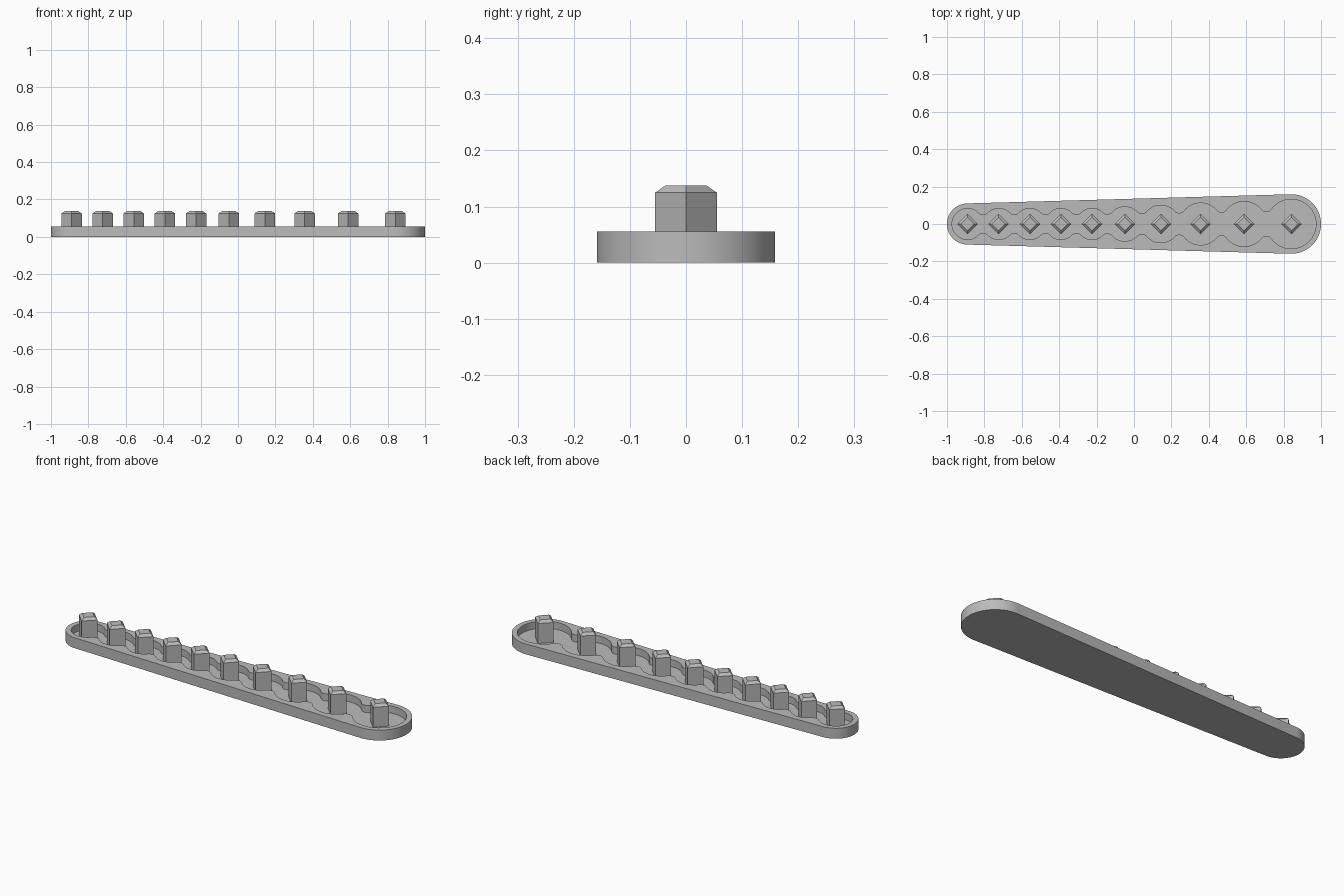
import bpy, bmesh, math
from mathutils import Vector

if "Cube" in bpy.data.objects:
    bpy.data.objects.remove(bpy.data.objects["Cube"])

BASE_TOP, FLOOR = 0.056, 0.018
WALL, FILLET = 0.027, 0.033
RADII = [0.083] * 5 + [0.092, 0.1, 0.112, 0.12, 0.132]

# Neighbouring pockets touch, so each centre follows from the radii
centres = [-1 + WALL + RADII[0]]
for a, b in zip(RADII, RADII[1:]):
    centres.append(centres[-1] + a + b)
shift = (1 - WALL - RADII[-1] - centres[-1]) / (len(centres) - 1)
centres = [c + i * shift for i, c in enumerate(centres)]

grey = bpy.data.materials.new("plain grey")
grey.use_nodes = True
colour = (0.5, 0.5, 0.5, 1)
grey.diffuse_color = colour
grey.node_tree.nodes["Principled BSDF"].inputs["Base Color"].default_value = colour


def arc(x, y, r, start, end, steps):
    angles = [start + (end - start) * i / steps for i in range(steps + 1)]
    return [(x + r * math.cos(t), y + r * math.sin(t)) for t in angles]


def mirrored(upper):
    """Close an upper half outline running from left tip to right tip."""
    return upper + [(x, -y) for x, y in reversed(upper[1:-1])]


def make_object(name, bm):
    bmesh.ops.recalc_face_normals(bm, faces=bm.faces)
    mesh = bpy.data.meshes.new(name)
    bm.to_mesh(mesh)
    bm.free()
    mesh.materials.append(grey)
    obj = bpy.data.objects.new(name, mesh)
    bpy.context.collection.objects.link(obj)
    return obj


def outer_outline():
    r1, r2 = RADII[0] + WALL, RADII[-1] + WALL
    x1, x2 = centres[0], centres[-1]
    tangent = math.pi / 2 + math.asin((r2 - r1) / (x2 - x1))
    return mirrored(arc(x1, 0, r1, math.pi, tangent, 20)
                    + arc(x2, 0, r2, tangent, 0, 24))


def pocket_outline():
    upper, start = [], math.pi
    for i, (x, r) in enumerate(zip(centres, RADII)):
        if i == len(centres) - 1:
            upper += arc(x, 0, r, start, 0, 20)
            break
        # Rounded neck between this pocket and the next
        nx, nr = centres[i + 1], RADII[i + 1]
        d, p, q = nx - x, r + FILLET, nr + FILLET
        along = (d * d + p * p - q * q) / (2 * d)
        h = math.sqrt(p * p - along * along)
        leave = math.atan2(h, along)
        arrive = math.atan2(h, along - d)
        upper += arc(x, 0, r, start, leave, 16)[:-1]
        upper += arc(x + along, h, FILLET, leave - math.pi,
                     arrive - math.pi, 10)[:-1]
        start = arrive
    return mirrored(upper)


def add_ring(bm, outline, z):
    verts = [bm.verts.new((x, y, z)) for x, y in outline]
    return verts, [bm.edges.new(p) for p in zip(verts, verts[1:] + verts[:1])]


def bridge(bm, low, high):
    for i in range(len(low)):
        bm.faces.new((low[i - 1], low[i], high[i], high[i - 1]))


# Tapered tray with a scalloped recess
bm = bmesh.new()
outer, inner = outer_outline(), pocket_outline()
bottom, _ = add_ring(bm, outer, 0)
rim, rim_edges = add_ring(bm, outer, BASE_TOP)
lip, lip_edges = add_ring(bm, inner, BASE_TOP)
floor, _ = add_ring(bm, inner, FLOOR)
bmesh.ops.triangle_fill(bm, edges=rim_edges + lip_edges, use_beauty=True,
                        normal=Vector((0, 0, 1)))
bridge(bm, bottom, rim)
bridge(bm, floor, lip)
bm.faces.new(bottom)
bm.faces.new(floor)
tray = make_object("tray", bm)
bpy.ops.object.select_all(action="DESELECT")
tray.select_set(True)
bpy.context.view_layer.objects.active = tray
bpy.ops.object.shade_smooth_by_angle(angle=math.radians(35))

# Square posts turned on their corner, with a chamfered top
SECTIONS = [(FLOOR, 0.055), (0.125, 0.055), (0.138, 0.036)]
for n, x in enumerate(centres, 1):
    bm = bmesh.new()
    rings = []
    for z, r in SECTIONS:
        square = [(x + r, 0), (x, r), (x - r, 0), (x, -r)]
        rings.append(add_ring(bm, square, z)[0])
    for low, high in zip(rings, rings[1:]):
        bridge(bm, low, high)
    bm.faces.new(rings[0])
    bm.faces.new(rings[-1])
    make_object(f"post_{n}", bm)
